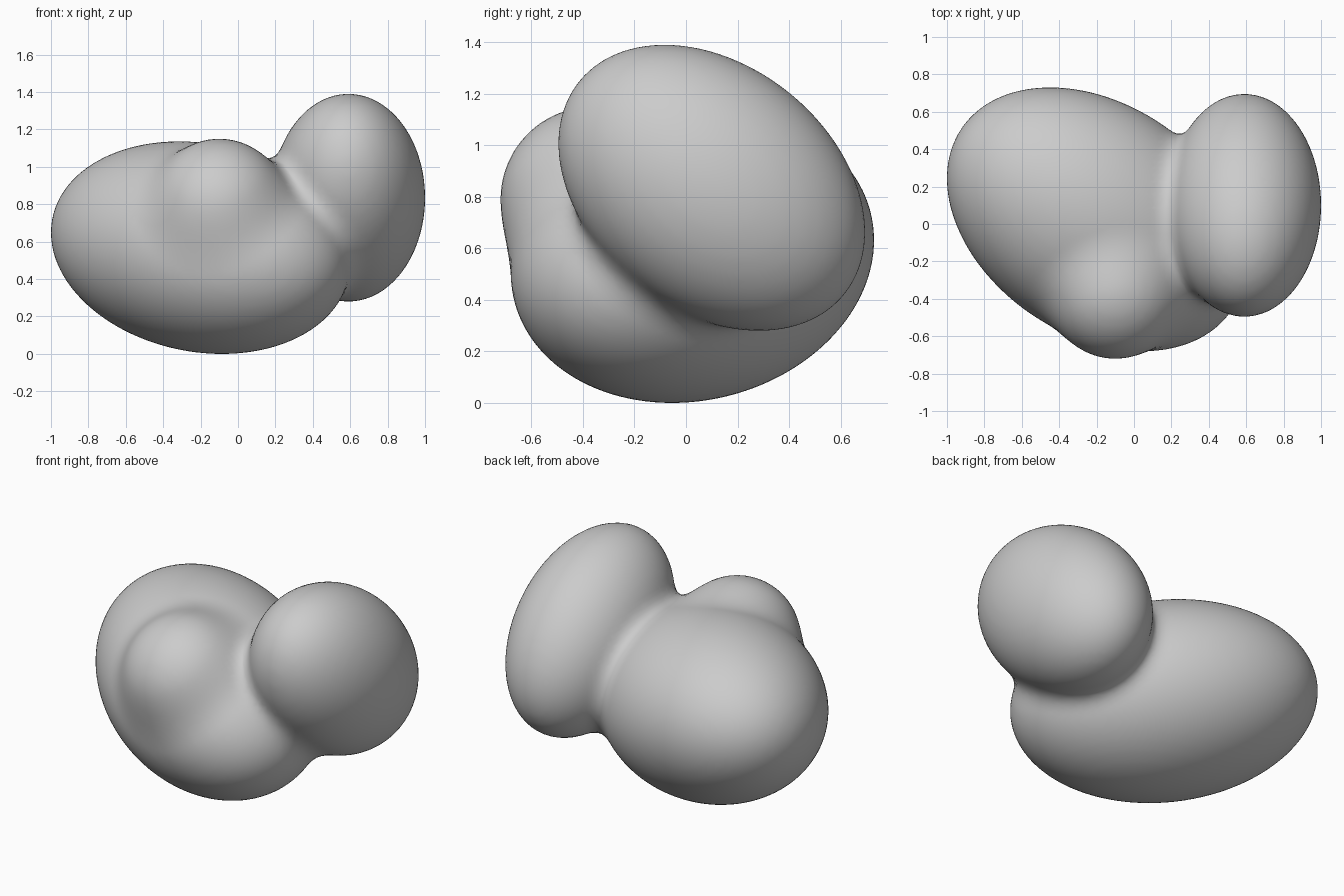
import bpy, bmesh
from mathutils import Vector, Matrix

if "Cube" in bpy.data.objects:
    bpy.data.objects.remove(bpy.data.objects["Cube"])

BLEND = 0.11  # width of the soft fillet between lobes


def lobe(center, half, xy=0.0, xz=0.0, yz=0.0):
    """Tilted ellipsoid: centre, squared-extent matrix inverse."""
    hx, hy, hz = half
    s = Matrix(((hx * hx, xy, xz), (xy, hy * hy, yz), (xz, yz, hz * hz)))
    return Vector(center), s.inverted()


LOBES = [
    lobe((-0.2, 0.025, 0.568), (0.8, 0.705, 0.568), -0.175, -0.065, 0.045),  # main body
    lobe((-0.1, -0.36, 0.79), (0.36, 0.36, 0.36)),                           # front bulge
    lobe((0.59, 0.1, 0.835), (0.41, 0.595, 0.555), yz=-0.102),               # upper lobe
]


def distance(p):
    """Soft union of all lobes."""
    total = None
    for c, inv in LOBES:
        q = p - c
        n = inv @ q
        g = max(q.dot(n), 1e-9) ** 0.5
        d = (g - 1) * g / max(n.length, 1e-6)
        if total is None:
            total = d
        else:
            h = max(BLEND - abs(total - d), 0) / BLEND
            total = min(total, d) - h * h * BLEND / 4
    return total


# Overlapping ellipsoid lobes in one mesh
bm = bmesh.new()
for c, inv in LOBES:
    made = bmesh.ops.create_icosphere(bm, subdivisions=5, radius=1)
    for v in made["verts"]:
        u = v.co.normalized()
        v.co = c + u / (u.dot(inv @ u)) ** 0.5
mesh = bpy.data.meshes.new("blended_body")
bm.to_mesh(mesh)
bm.free()
body = bpy.data.objects.new("blended_body", mesh)
bpy.context.collection.objects.link(body)
bpy.context.view_layer.objects.active = body
body.select_set(True)

# Fuse into a single skin
fuse = body.modifiers.new("fuse", "REMESH")
fuse.mode = "VOXEL"
fuse.voxel_size = 0.035
bpy.ops.object.modifier_apply(modifier=fuse.name)

# Relax, then pull the skin onto the soft union
bm = bmesh.new()
bm.from_mesh(body.data)
for _ in range(3):
    bmesh.ops.smooth_vert(bm, verts=bm.verts, factor=0.5,
                          use_axis_x=True, use_axis_y=True, use_axis_z=True)
E = 1e-3
AXES = [Vector((E, 0, 0)), Vector((0, E, 0)), Vector((0, 0, E))]
for v in bm.verts:
    for _ in range(3):
        d = distance(v.co)
        grad = Vector([(distance(v.co + a) - d) / E for a in AXES])
        v.co -= grad * (d / max(grad.length_squared, 0.1))
bm.to_mesh(body.data)
bm.free()
bpy.ops.object.shade_smooth()
